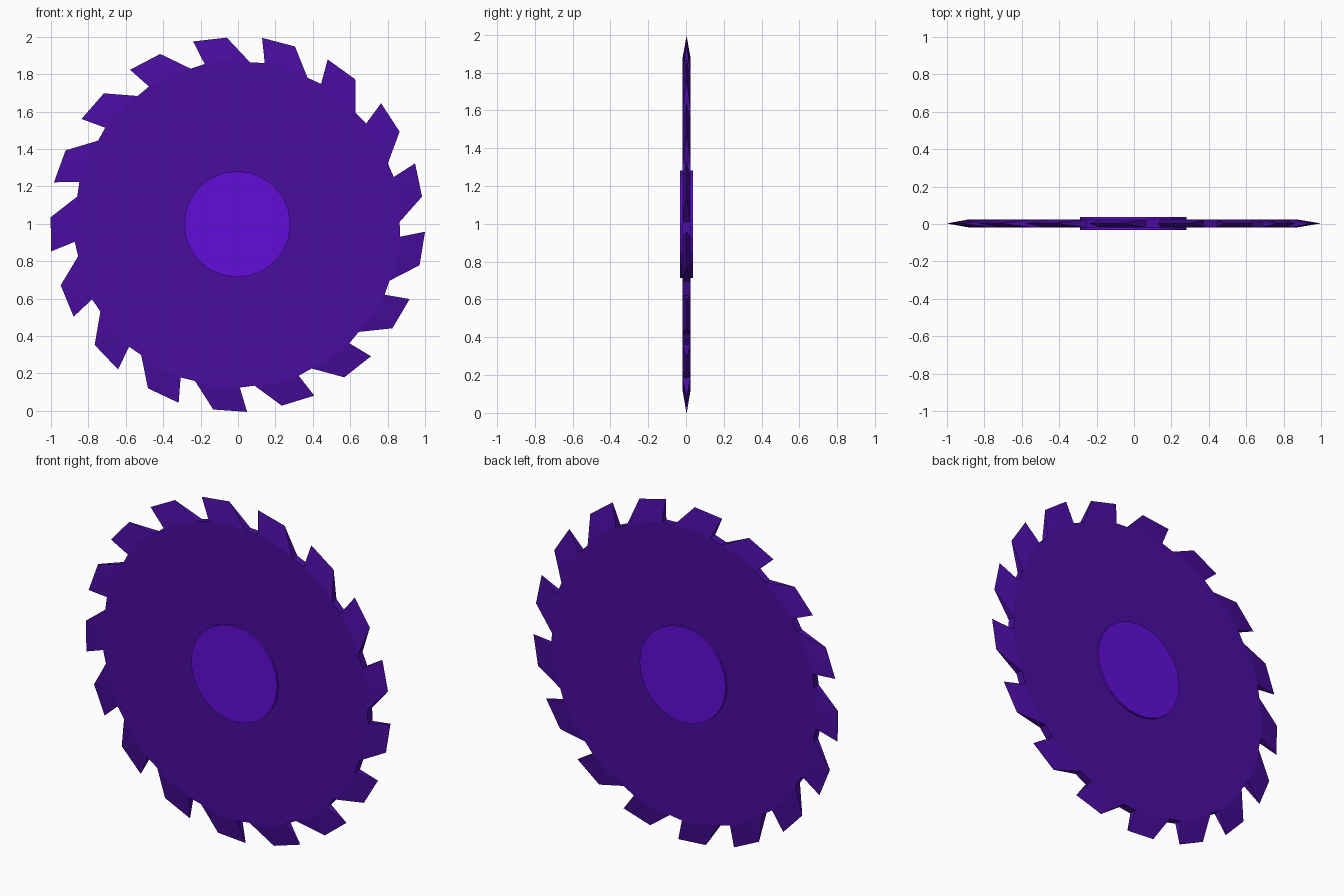
import bpy, bmesh, math

if "Cube" in bpy.data.objects:
    bpy.data.objects.remove(bpy.data.objects["Cube"])

N = 17                      # teeth
CX, CZ = -0.004, 0.998      # hub axis
T = 0.022                   # half thickness of the plate
Y0 = 0.003                  # plate's middle plane


def material(name, rgb):
    m = bpy.data.materials.new(name)
    m.diffuse_color = (*rgb, 1)
    m.use_nodes = True
    m.node_tree.nodes["Principled BSDF"].inputs["Base Color"].default_value = m.diffuse_color
    return m


def finish(bm, name, mat):
    bmesh.ops.recalc_face_normals(bm, faces=bm.faces)
    me = bpy.data.meshes.new(name)
    bm.to_mesh(me)
    bm.free()
    me.materials.append(mat)
    bpy.context.collection.objects.link(bpy.data.objects.new(name, me))


# Blade: flat plate whose raked teeth taper to a sharp edge
bm = bmesh.new()


def vert(deg, r, y):
    a = math.radians(deg)
    return bm.verts.new((CX + r * math.cos(a), Y0 + y, CZ + r * math.sin(a)))


root = ((186.2, 0.874), (178.2, 0.876), (170.2, 0.868))
front, back, tips = [], [], []
for i in range(N):
    turn = -360 / N * i
    for deg, r in root:
        front.append(vert(deg + turn, r, -T))
        back.append(vert(deg + turn, r, T))
    tips.append((vert(188.3 + turn, 1.005, 0), vert(177.9 + turn, 0.999, 0)))

bm.faces.new(front)
bm.faces.new(back)
for i, (p, q) in enumerate(tips):
    k, n = 3 * i, (3 * i + 3) % (3 * N)
    # tooth bevels
    for ring in (front, back):
        bm.faces.new((ring[k], ring[k + 1], p))
        bm.faces.new((ring[k + 1], q, p))
        bm.faces.new((ring[k + 1], ring[k + 2], q))
    # tooth flanks and the gullet to the next tooth
    bm.faces.new((front[k], back[k], p))
    bm.faces.new((front[k + 2], back[k + 2], q))
    bm.faces.new((front[k + 2], front[n], back[n], back[k + 2]))
finish(bm, "saw_blade", material("blade_purple", (0.067, 0.004, 0.35)))

# Hub: raised disc on both sides
bpy.ops.mesh.primitive_cylinder_add(vertices=24, radius=0.284, depth=0.068,
                                    location=(CX, Y0, CZ),
                                    rotation=(math.pi / 2, 0, 0))
hub = bpy.context.object
hub.name = "hub"
hub.data.materials.append(material("hub_purple", (0.12, 0.004, 0.68)))
